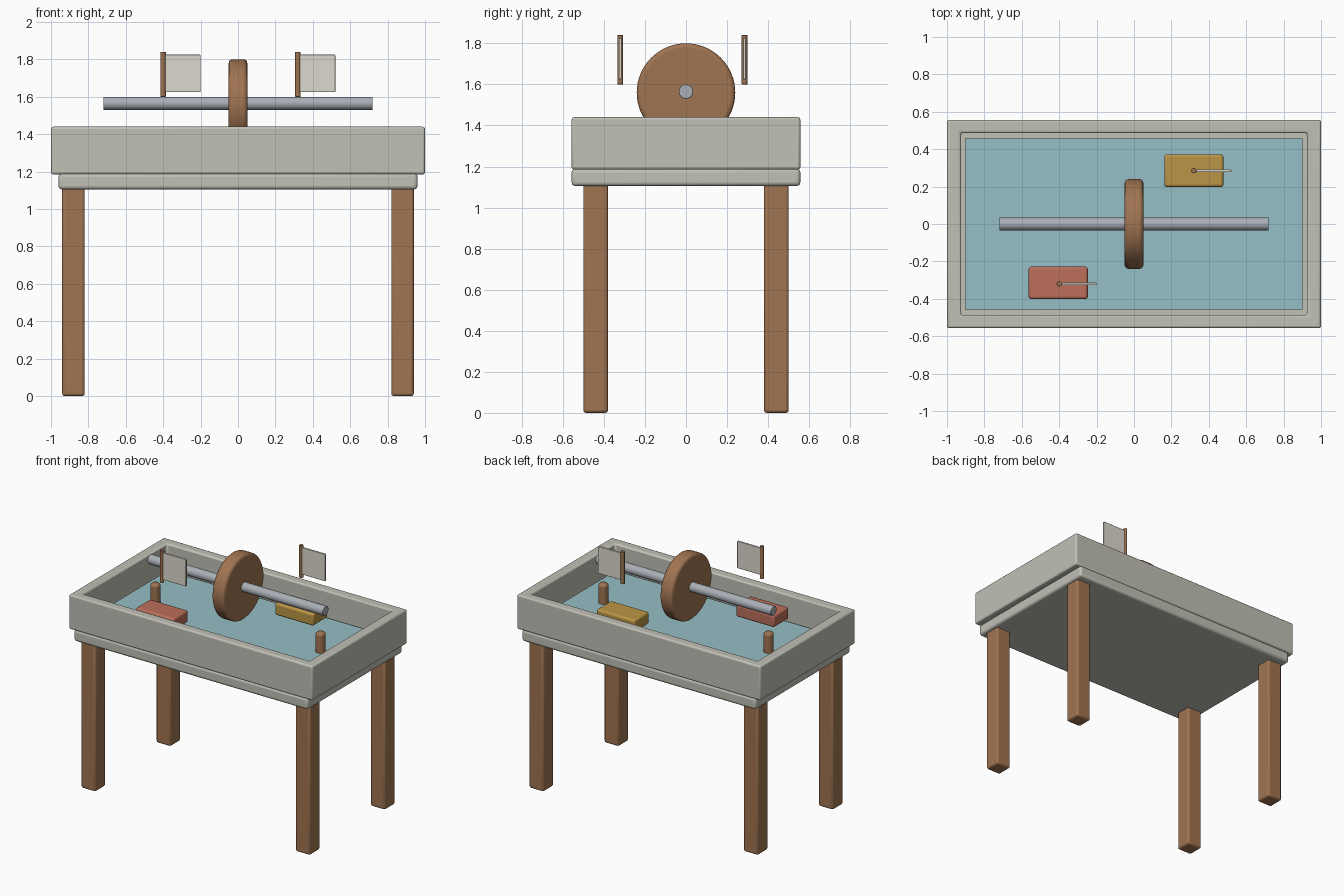
import bpy, bmesh, math
from mathutils import Matrix

if "Cube" in bpy.data.objects:
    bpy.data.objects.remove(bpy.data.objects["Cube"])


def material(name, rgb, alpha=1.0):
    """Material from display (sRGB) values."""
    m = bpy.data.materials.new(name)
    m.diffuse_color = (*[c ** 2.2 for c in rgb], alpha)
    m.use_nodes = True
    m.node_tree.nodes["Principled BSDF"].inputs["Base Color"].default_value = m.diffuse_color
    return m


WOOD = material("wood", (0.62, 0.45, 0.32))
STONE = material("pale_plastic", (0.75, 0.75, 0.71))
METAL = material("metal", (0.66, 0.68, 0.71))
WATER = material("water", (0.58, 0.74, 0.77), 0.6)
SAND = material("sand", (0.86, 0.73, 0.62))
RED = material("red", (0.73, 0.43, 0.36))
GOLD = material("gold", (0.73, 0.58, 0.28))
CLOTH = material("cloth", (0.86, 0.85, 0.80))


def finish(name, bm, mat, bevel=0.0, segments=3):
    mesh = bpy.data.meshes.new(name)
    bmesh.ops.recalc_face_normals(bm, faces=bm.faces)
    bm.to_mesh(mesh)
    bm.free()
    mesh.materials.append(mat)
    ob = bpy.data.objects.new(name, mesh)
    bpy.context.collection.objects.link(ob)
    if bevel:
        mod = ob.modifiers.new("soft_edges", 'BEVEL')
        mod.width = bevel
        mod.segments = segments
        mod.limit_method = 'ANGLE'
    bpy.ops.object.select_all(action='DESELECT')
    ob.select_set(True)
    bpy.context.view_layer.objects.active = ob
    bpy.ops.object.shade_smooth_by_angle(angle=math.radians(35))
    return ob


def box(name, lo, hi, mat, bevel=0.0):
    bm = bmesh.new()
    size = [b - a for a, b in zip(lo, hi)]
    mid = [(a + b) / 2 for a, b in zip(lo, hi)]
    bmesh.ops.create_cube(bm, size=1, matrix=Matrix.Translation(mid) @ Matrix.Diagonal((*size, 1)))
    return finish(name, bm, mat, bevel)


def cylinder(name, center, radius, length, mat, axis='Z', bevel=0.0, sides=32):
    bm = bmesh.new()
    turn = Matrix.Rotation(math.pi / 2, 4, 'Y') if axis == 'X' else Matrix.Identity(4)
    bmesh.ops.create_cone(bm, cap_ends=True, segments=sides, radius1=radius, radius2=radius,
                          depth=length, matrix=Matrix.Translation(center) @ turn)
    return finish(name, bm, mat, bevel)


def frame(name, outer, inner, z0, z1, mat, bevel):
    """Rectangular ring of walls in one piece."""
    bm = bmesh.new()
    rings = []
    for (x, y), z in ((outer, z0), (outer, z1), (inner, z1), (inner, z0)):
        rings.append([bm.verts.new((sx * x, sy * y, z))
                      for sx, sy in ((-1, -1), (1, -1), (1, 1), (-1, 1))])
    for k in range(4):
        a, b = rings[k], rings[(k + 1) % 4]
        for i in range(4):
            j = (i + 1) % 4
            bm.faces.new((a[i], a[j], b[j], b[i]))
    return finish(name, bm, mat, bevel)


# Table: legs, base slab, raised walls
for sx, side in ((-1, "left"), (1, "right")):
    for sy, end in ((-1, "front"), (1, "back")):
        x, y = sx * 0.88, sy * 0.44
        box(f"{end}_{side}_leg", (x - 0.06, y - 0.06, 0), (x + 0.06, y + 0.06, 1.12), WOOD, 0.014)
box("tray_base", (-0.96, -0.557, 1.105), (0.96, 0.557, 1.19), STONE, 0.018)
frame("tray_walls", (1.0, 0.557), (0.925, 0.487), 1.185, 1.44, STONE, 0.012)

# Tray contents
box("water", (-0.90, -0.46, 1.185), (0.90, 0.46, 1.255), WATER)
box("sand_bed", (0.32, -0.325, 1.18), (0.89, 0.325, 1.22), SAND, 0.015)

# Axle with wheel and support pegs
cylinder("axle", (0, 0, 1.565), 0.035, 1.44, METAL, 'X', 0.004)
cylinder("water_wheel", (0, 0, 1.56), 0.24, 0.10, WOOD, 'X', 0.02, 64)
for sx, side in ((-1, "left"), (1, "right")):
    cylinder(f"{side}_peg", (sx * 0.678, 0, 1.295), 0.034, 0.21, WOOD, 'Z', 0.018)

# Toy boats with mast and sail
for name, x, y, mat in (("red", -0.405, -0.315, RED), ("gold", 0.32, 0.285, GOLD)):
    box(f"{name}_boat_hull", (x - 0.158, y - 0.087, 1.31), (x + 0.158, y + 0.087, 1.40), mat, 0.014)
    mx = x if name == "gold" else -0.40
    my = y if name == "gold" else -0.32
    cylinder(f"{name}_boat_mast", (mx, my, 1.72), 0.014, 0.24, WOOD, 'Z', 0.002, 20)
    box(f"{name}_boat_sail", (mx + 0.005, my - 0.007, 1.625), (mx + 0.20, my + 0.007, 1.825), CLOTH, 0.003)
